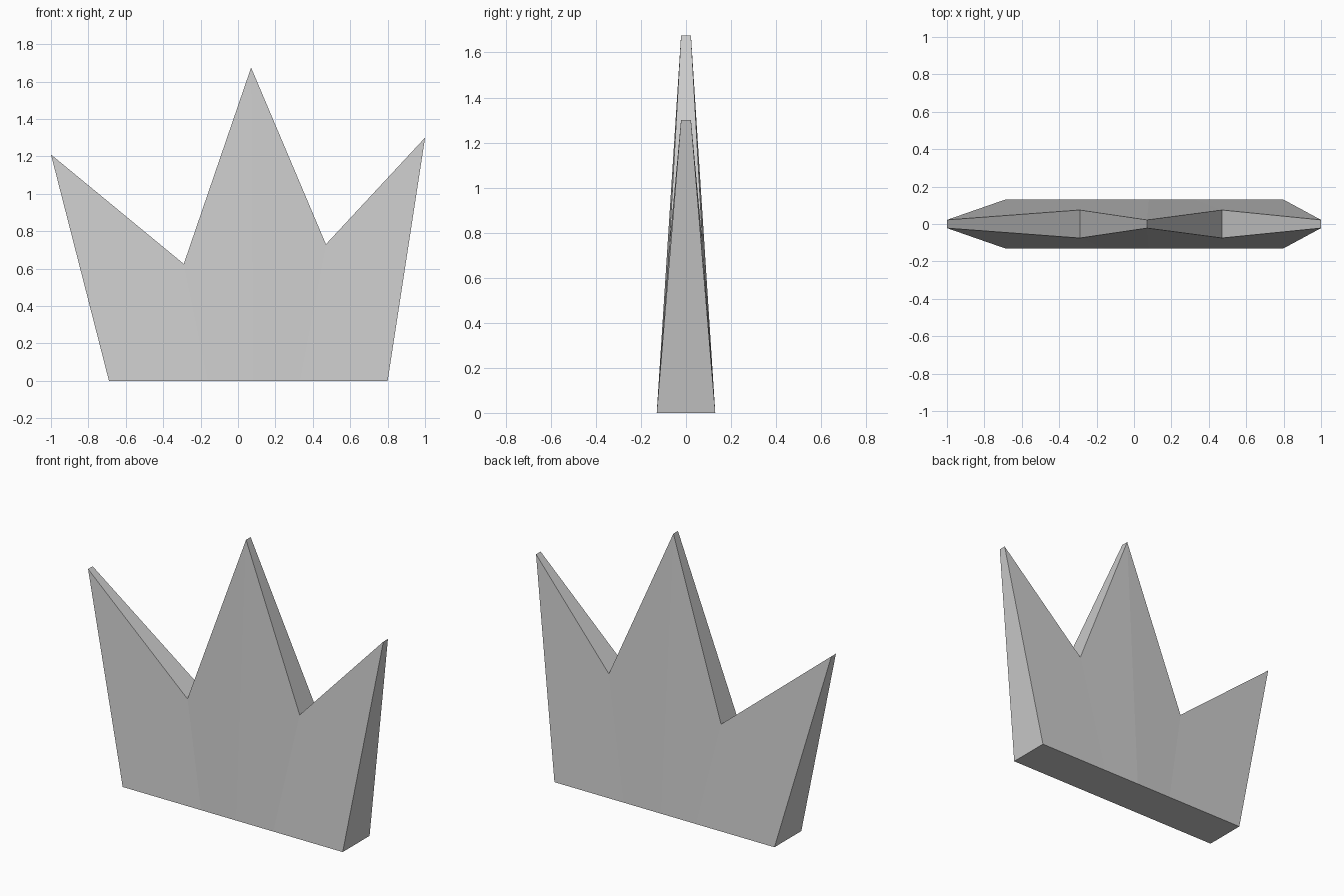
import bpy, bmesh

if "Cube" in bpy.data.objects:
    bpy.data.objects.remove(bpy.data.objects["Cube"])

# Columns across the crown: base x, top x, top z, top half thickness
BASE_HALF = 0.13
columns = [
    (-0.69, -1.00, 1.21, 0.022),   # left spike
    (-0.16, -0.29, 0.625, 0.075),  # left notch
    (0.08, 0.07, 1.675, 0.022),    # middle spike
    (0.33, 0.47, 0.73, 0.075),     # right notch
    (0.80, 1.00, 1.30, 0.022),     # right spike
]

bm = bmesh.new()

# One tapered ring per column: front base, front top, back top, back base
rings = []
for base_x, top_x, top_z, half in columns:
    coords = [(base_x, -BASE_HALF, 0), (top_x, -half, top_z),
              (top_x, half, top_z), (base_x, BASE_HALF, 0)]
    rings.append([bm.verts.new(c) for c in coords])

# Walls between neighbouring columns
for a, b in zip(rings, rings[1:]):
    for i in range(4):
        j = (i + 1) % 4
        bm.faces.new((a[i], a[j], b[j], b[i]))

# End walls
bm.faces.new(rings[0])
bm.faces.new(rings[-1])
bmesh.ops.recalc_face_normals(bm, faces=bm.faces)

mesh = bpy.data.meshes.new("crown_plate")
bm.to_mesh(mesh)
bm.free()
crown = bpy.data.objects.new("crown_plate", mesh)
bpy.context.collection.objects.link(crown)
